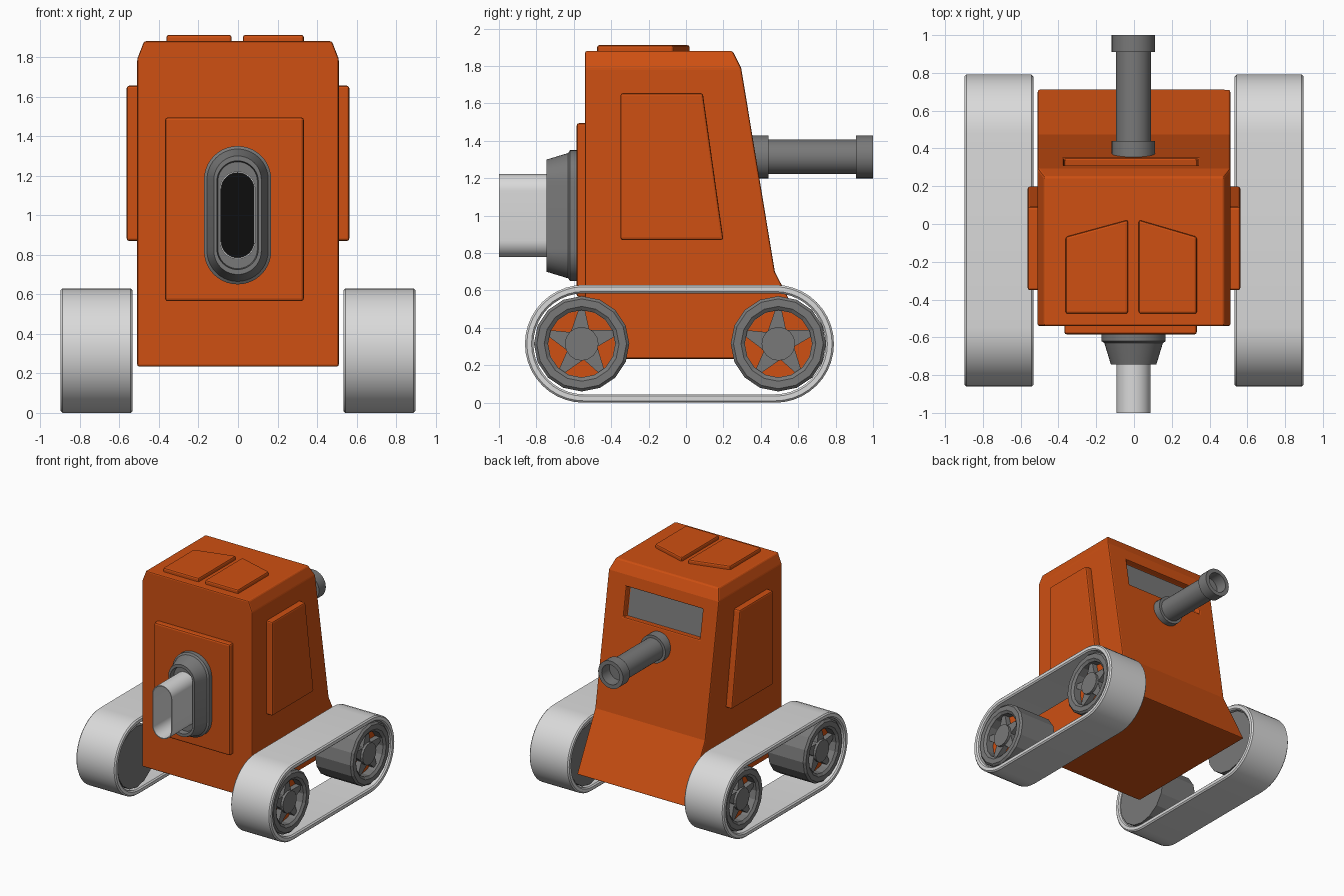
import bpy
import bmesh
from math import sin, cos, pi, radians
from mathutils import Vector

if "Cube" in bpy.data.objects:
    bpy.data.objects.remove(bpy.data.objects["Cube"])


def material(name, rgb):
    m = bpy.data.materials.new(name)
    m.use_nodes = True
    m.diffuse_color = (*rgb, 1)
    m.node_tree.nodes["Principled BSDF"].inputs["Base Color"].default_value = (*rgb, 1)
    return m


ORANGE = material("burnt orange", (0.62, 0.08, 0.006))
LIGHT = material("light grey", (0.7, 0.7, 0.7))
DARK = material("dark grey", (0.19, 0.19, 0.19))
BLACK = material("black", (0.004, 0.004, 0.004))


def place(p, axis, d):
    """Lift a 2D point to 3D at distance d along the axis."""
    return {"x": (d, p[0], p[1]), "y": (p[0], d, p[1]), "z": (p[0], p[1], d)}[axis]


def loft(name, axis, rings, mat, closed=False, bevel=0, segments=1, smooth=False):
    """Skin a list of (distance, outline) rings; closed joins last ring to first."""
    bm = bmesh.new()
    loops = [[bm.verts.new(place(p, axis, d)) for p in pts] for d, pts in rings]
    n = len(loops[0])
    pairs = list(zip(loops, loops[1:]))
    if closed:
        pairs.append((loops[-1], loops[0]))
    else:
        bm.faces.new(loops[0])
        bm.faces.new(loops[-1])
    for a, b in pairs:
        for i in range(n):
            j = (i + 1) % n
            bm.faces.new((a[i], a[j], b[j], b[i]))
    bmesh.ops.recalc_face_normals(bm, faces=bm.faces)
    mesh = bpy.data.meshes.new(name)
    bm.to_mesh(mesh)
    bm.free()
    mesh.materials.append(mat)
    ob = bpy.data.objects.new(name, mesh)
    bpy.context.collection.objects.link(ob)
    if bevel:
        mod = ob.modifiers.new("edge bevel", "BEVEL")
        mod.width = bevel
        mod.segments = segments
        mod.limit_method = "ANGLE"
        mod.angle_limit = radians(35)
    if smooth:
        activate(ob)
        bpy.ops.object.shade_smooth_by_angle(angle=radians(30))
    return ob


def activate(ob):
    bpy.ops.object.select_all(action="DESELECT")
    ob.select_set(True)
    bpy.context.view_layer.objects.active = ob


def prism(name, axis, pts, a, b, mat, bevel=0, segments=1):
    return loft(name, axis, [(a, pts), (b, pts)], mat, bevel=bevel, segments=segments)


def circle(r, centre, n=32):
    return [(centre[0] + r * cos(2 * pi * i / n), centre[1] + r * sin(2 * pi * i / n))
            for i in range(n)]


def stadium(r, half, centre, upright=False, n=20):
    """Rounded slot outline, long along its first axis unless upright."""
    pts = []
    for side in (1, -1):
        for i in range(n + 1):
            t = -pi / 2 + pi * i / n
            u, v = side * (half + r * cos(t)), side * r * sin(t)
            if upright:
                u, v = -v, u
            pts.append((centre[0] + u, centre[1] + v))
    return pts


# Hull: side profile, then sloped cuts along the two upper side edges
profile = [(-0.54, 0.235), (0.715, 0.235), (0.475, 0.70), (0.295, 1.79),
           (0.25, 1.88), (-0.54, 1.88)]
hull = prism("hull", "x", profile, -0.51, 0.51, ORANGE)
bm = bmesh.new()
bm.from_mesh(hull.data)
for s in (1, -1):
    cut = bmesh.ops.bisect_plane(bm, geom=bm.verts[:] + bm.edges[:] + bm.faces[:],
                                 plane_co=(s * 0.51, 0, 1.79),
                                 plane_no=(s * 0.09, 0, 0.035), clear_outer=True)
    edges = [e for e in cut["geom_cut"] if isinstance(e, bmesh.types.BMEdge)]
    bmesh.ops.contextual_create(bm, geom=edges)
bmesh.ops.recalc_face_normals(bm, faces=bm.faces)
bm.to_mesh(hull.data)
bm.free()

# Recessed rear window on the sloped wall
normal = Vector((0.986, 0.163))
upper, lower = Vector((0.31, 1.70)), Vector((0.349, 1.46))


def window_box(inner, outer):
    return [upper + normal * inner, upper + normal * outer,
            lower + normal * outer, lower + normal * inner]


cutter = prism("window_cutter", "x", window_box(-0.05, 0.05), -0.37, 0.335, ORANGE)
cutter.hide_render = True
boolean = hull.modifiers.new("window recess", "BOOLEAN")
boolean.object = cutter
boolean.solver = "EXACT"
activate(hull)
bpy.ops.object.modifier_apply(modifier=boolean.name)
bpy.data.objects.remove(cutter)
bevel = hull.modifiers.new("edge bevel", "BEVEL")
bevel.width = 0.01
bevel.segments = 2
bevel.limit_method = "ANGLE"
bevel.angle_limit = radians(20)
prism("window_glass", "x", window_box(-0.055, -0.047), -0.36, 0.325, DARK)

# Raised panels: front, sides and two roof hatches
prism("front_panel", "y", [(-0.369, 0.565), (0.333, 0.565), (0.333, 1.495), (-0.369, 1.495)],
      -0.5, -0.585, ORANGE, 0.014, 2)
side_outline = [(-0.35, 0.87), (0.2, 0.87), (0.09, 1.655), (-0.35, 1.655)]
for side, s in (("left", 1), ("right", -1)):
    prism(side + "_side_panel", "x", side_outline, s * 0.48, s * 0.563, ORANGE, 0.012, 2)
for side, outer, inner in (("left", 0.333, 0.025), ("right", -0.362, -0.032)):
    prism(side + "_roof_hatch", "z",
          [(outer, -0.475), (inner, -0.475), (inner, 0.022), (outer, -0.068)],
          1.85, 1.912, ORANGE, 0.012, 2)

# Front nozzle: stepped housing, open slot tube and dark interior
MID = (-0.002, 1.0)


def slot(r, half):
    return stadium(r, half, MID, upright=True)


loft("nozzle_housing", "y",
     [(-0.55, slot(0.17, 0.18)), (-0.62, slot(0.17, 0.18)), (-0.63, slot(0.155, 0.18)),
      (-0.745, slot(0.12, 0.18)), (-0.745, slot(0.105, 0.17)), (-0.7, slot(0.1, 0.17))],
     DARK, smooth=True)
loft("nozzle_tube", "y",
     [(-0.68, slot(0.09, 0.132)), (-1.0, slot(0.09, 0.132)),
      (-1.0, slot(0.083, 0.132)), (-0.68, slot(0.083, 0.132))],
     LIGHT, closed=True, smooth=True)
prism("nozzle_interior", "y", slot(0.086, 0.132), -0.702, -0.71, BLACK)

# Rear barrel with a collar at each end and a hollow muzzle
AXIS = (-0.003, 1.315)
steps = [(0.3, 0.115), (0.44, 0.115), (0.44, 0.093), (0.91, 0.093), (0.91, 0.115),
         (1.0, 0.115), (1.0, 0.082), (0.9, 0.082)]
loft("rear_barrel", "y", [(y, circle(r, AXIS)) for y, r in steps], DARK, smooth=True)

# Tracks and spoked wheels on both sides
for side, s in (("left", 1), ("right", -1)):
    belt = (-0.035, 0.315)
    outer, inner = stadium(0.315, 0.511, belt), stadium(0.27, 0.511, belt)
    loft(side + "_track", "x",
         [(s * 0.533, outer), (s * 0.898, outer), (s * 0.898, inner), (s * 0.533, inner)],
         LIGHT, closed=True, bevel=0.01, smooth=True)
    for end, y in (("front", -0.558), ("rear", 0.494)):
        c = (y, 0.315)
        name = side + "_" + end
        rim = [(0.545, 0.255), (0.87, 0.255), (0.885, 0.24), (0.885, 0.2),
               (0.87, 0.18), (0.8, 0.18)]
        loft(name + "_wheel", "x", [(s * x, circle(r, c, 16)) for x, r in rim], DARK)
        prism(name + "_wheel_disc", "x", circle(0.179, c, 16), s * 0.8, s * 0.806, ORANGE)
        # Five tapered spokes form a star around the hub
        star = []
        for i in range(5):
            t = radians(90 + 72 * i)
            for r, offset in ((0.085, -0.5), (0.18, -0.1), (0.18, 0.1)):
                star.append((c[0] + r * cos(t + offset), c[1] + r * sin(t + offset)))
        prism(name + "_wheel_spokes", "x", star, s * 0.8, s * 0.85, DARK)
        prism(name + "_wheel_hub", "x", circle(0.09, c, 16), s * 0.8, s * 0.87, DARK)
